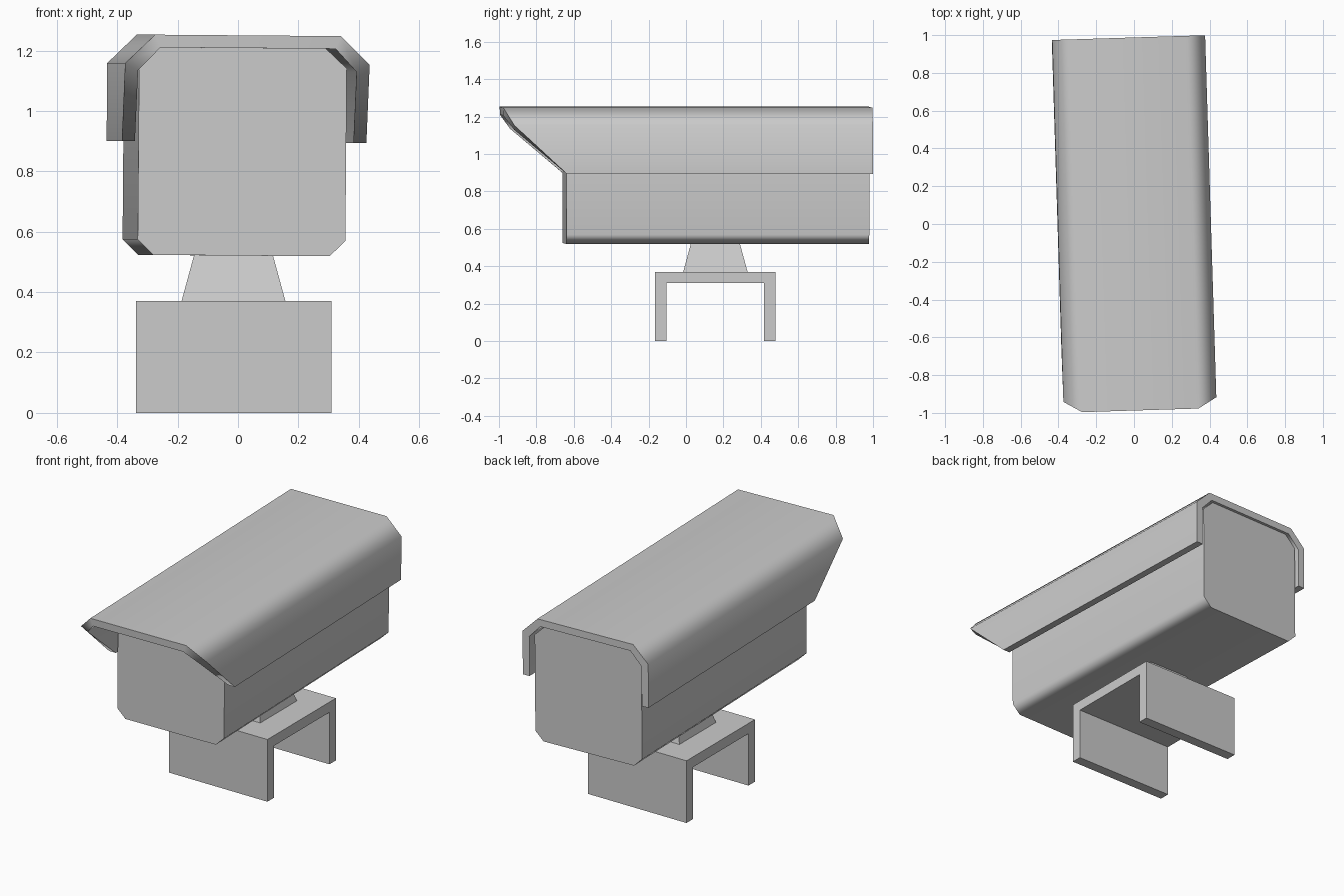
import bpy, bmesh
from mathutils import Matrix, Vector

if "Cube" in bpy.data.objects:
    bpy.data.objects.remove(bpy.data.objects["Cube"])

# Slight yaw and roll shared by the housing and its sunshield
PIVOT = Vector((0, 0, 0.87))
TILT = (Matrix.Translation(PIVOT) @ Matrix.Rotation(0.031, 4, 'Z')
        @ Matrix.Rotation(0.008, 4, 'Y') @ Matrix.Translation(-PIVOT))


def loft(name, start, end, matrix=None, smooth=False):
    """Join two matching outlines into a closed solid."""
    bm = bmesh.new()
    a = [bm.verts.new(p) for p in start]
    b = [bm.verts.new(p) for p in end]
    n = len(a)
    bm.faces.new(a)
    bm.faces.new(b[::-1])
    for i in range(n):
        j = (i + 1) % n
        bm.faces.new((a[i], b[i], b[j], a[j]))
    # Split slanted or concave end caps cleanly
    bmesh.ops.recalc_face_normals(bm, faces=bm.faces)
    if matrix:
        bm.transform(matrix)
    me = bpy.data.meshes.new(name)
    bm.to_mesh(me)
    bm.free()
    ob = bpy.data.objects.new(name, me)
    bpy.context.collection.objects.link(ob)
    if smooth:
        bpy.context.view_layer.objects.active = ob
        ob.select_set(True)
        bpy.ops.object.shade_smooth_by_angle(angle=0.96)
        ob.select_set(False)
        wn = ob.modifiers.new("face_weighted", 'WEIGHTED_NORMAL')
        wn.keep_sharp = True
    return ob


def hood_strip():
    """Sunshield: bent sheet with a swept-back front, built as quad strips."""
    # (outer x, outer z, inner x, inner z, front y) for the right half
    half = [(0.405, 0.897, 0.362, 0.897, -0.65),
            (0.405, 1.155, 0.362, 1.132, -0.93),
            (0.308, 1.25, 0.29, 1.208, -0.987)]
    rows = half + [(-ox, oz, -ix, iz, y) for ox, oz, ix, iz, y in half[::-1]]
    back = 0.987
    bm = bmesh.new()
    rings = []
    for ox, oz, ix, iz, y in rows:
        rings.append([bm.verts.new(p) for p in
                      ((ox, y, oz), (ox, back, oz), (ix, back, iz), (ix, y, iz))])
    for r, s in zip(rings, rings[1:]):
        for i in range(4):
            j = (i + 1) % 4
            bm.faces.new((r[i], r[j], s[j], s[i]))
    bm.faces.new(rings[0])
    bm.faces.new(rings[-1][::-1])
    bmesh.ops.recalc_face_normals(bm, faces=bm.faces)
    bm.transform(TILT)
    me = bpy.data.meshes.new("sunshield")
    bm.to_mesh(me)
    bm.free()
    ob = bpy.data.objects.new("sunshield", me)
    bpy.context.collection.objects.link(ob)
    bpy.context.view_layer.objects.active = ob
    ob.select_set(True)
    bpy.ops.object.shade_smooth_by_angle(angle=0.96)
    ob.select_set(False)
    ob.modifiers.new("face_weighted", 'WEIGHTED_NORMAL').keep_sharp = True


hood_strip()

# Camera housing: chamfered box
right = [(0.292, 0.521), (0.344, 0.572), (0.344, 1.143), (0.275, 1.208)]
outline = right + [(-x, z) for x, z in right[::-1]]
loft("camera_housing",
     [(x - 0.006, -0.65, z) for x, z in outline],
     [(x - 0.006, 0.97, z) for x, z in outline], TILT, smooth=True)

# Neck: tapered square block
def square(h, z):
    return [(-0.015 + sx * h, 0.157 + sy * h, z)
            for sx, sy in ((-1, -1), (1, -1), (1, 1), (-1, 1))]

loft("neck", square(0.172, 0.37), square(0.13, 0.524))

# Bracket: upside-down U channel
y0, y1, t, top = -0.166, 0.478, 0.061, 0.37
channel = [(y0, 0), (y0, top), (y1, top), (y1, 0),
           (y1 - t, 0), (y1 - t, top - t), (y0 + t, top - t), (y0 + t, 0)]
loft("mount_bracket", [(-0.338, y, z) for y, z in channel],
     [(0.31, y, z) for y, z in channel])
